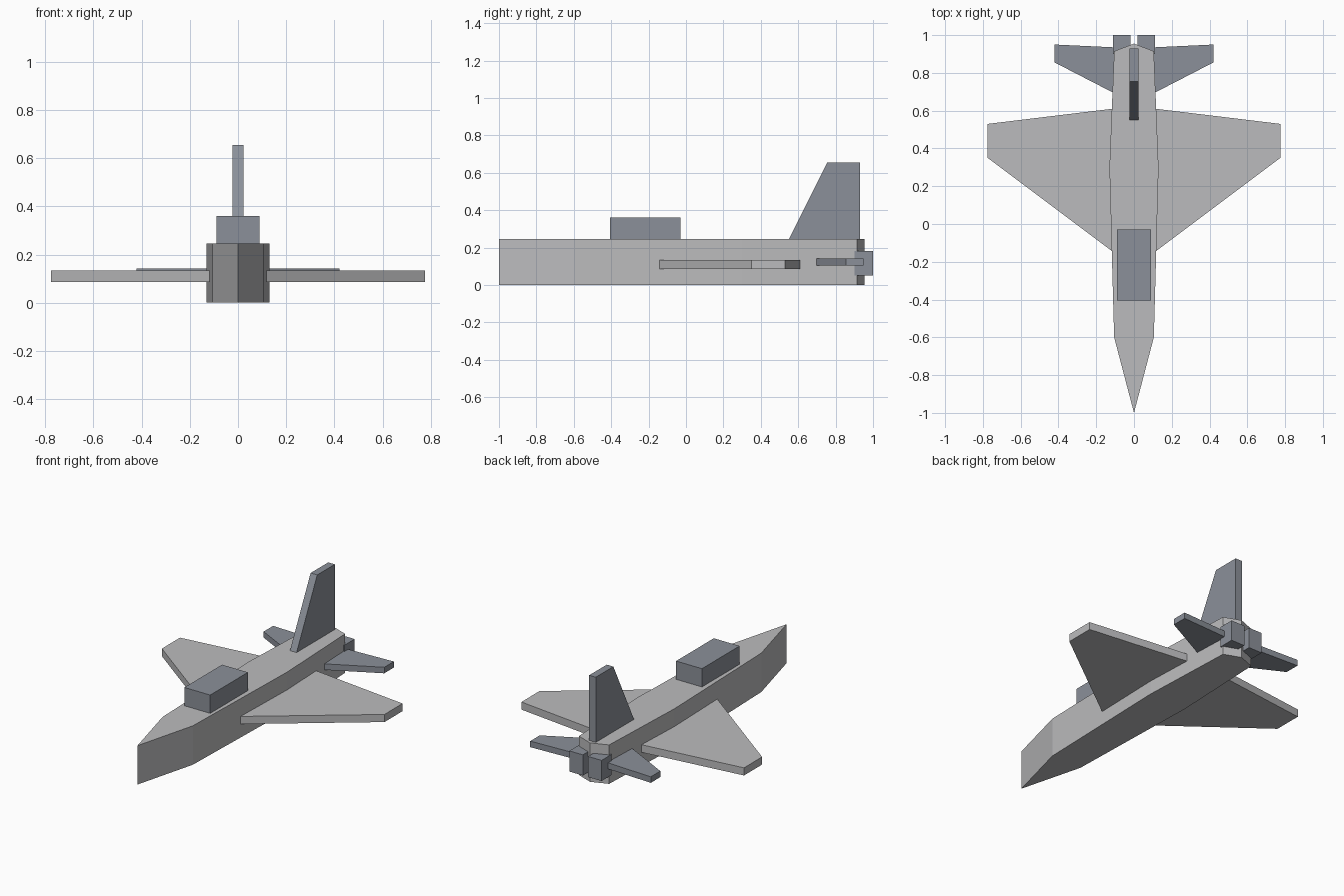
import bpy
import bmesh

if "Cube" in bpy.data.objects:
    bpy.data.objects.remove(bpy.data.objects["Cube"])


def material(name, rgb):
    m = bpy.data.materials.new(name)
    m.diffuse_color = (*rgb, 1.0)
    m.use_nodes = True
    m.node_tree.nodes["Principled BSDF"].inputs["Base Color"].default_value = m.diffuse_color
    return m


LIGHT = material("light grey", (0.50, 0.50, 0.51))
BLUE = material("blue grey", (0.26, 0.28, 0.32))


def prism(name, outline, low, high, mat, axis="z"):
    """Extrude a 2D outline along z (outline in x, y) or along x (outline in y, z)."""
    bm = bmesh.new()
    place = (lambda a, b, h: (a, b, h)) if axis == "z" else (lambda a, b, h: (h, a, b))
    base = [bm.verts.new(place(a, b, low)) for a, b in outline]
    top = [bm.verts.new(place(a, b, high)) for a, b in outline]
    bm.faces.new(base)
    bm.faces.new(top)
    n = len(outline)
    for i in range(n):
        j = (i + 1) % n
        bm.faces.new((base[i], base[j], top[j], top[i]))
    bmesh.ops.recalc_face_normals(bm, faces=bm.faces)
    mesh = bpy.data.meshes.new(name)
    bm.to_mesh(mesh)
    bm.free()
    mesh.materials.append(mat)
    obj = bpy.data.objects.new(name, mesh)
    bpy.context.collection.objects.link(obj)
    return obj


def rect(x0, x1, y0, y1):
    return [(x0, y0), (x1, y0), (x1, y1), (x0, y1)]


# Fuselage: pointed nose, slight bulge amidships, blunt tail point
side = [(0.105, -0.60), (0.13, 0.30), (0.105, 0.915)]
hull = [(0, -1.0)] + side + [(0, 0.955)] + [(-x, y) for x, y in reversed(side)]
prism("fuselage", hull, 0.0, 0.245, LIGHT)

# Canopy block and vertical fin
prism("canopy", rect(-0.09, 0.09, -0.405, -0.03), 0.245, 0.36, BLUE)
prism("tail_fin", [(0.55, 0.245), (0.93, 0.245), (0.93, 0.655), (0.755, 0.655)],
      -0.023, 0.023, BLUE, axis="x")

# Paired parts on both sides
wing = [(0.115, -0.145), (0.775, 0.35), (0.775, 0.53), (0.115, 0.61)]
tailplane = [(0.10, 0.69), (0.42, 0.855), (0.42, 0.95), (0.10, 0.935)]
nozzle = rect(0.018, 0.112, 0.90, 1.0)
for label, s in (("right", 1), ("left", -1)):
    def flip(pts):
        return [(s * x, y) for x, y in pts]
    prism(label + "_wing", flip(wing), 0.085, 0.133, LIGHT)
    prism(label + "_tailplane", flip(tailplane), 0.104, 0.142, BLUE)
    prism(label + "_engine_nozzle", flip(nozzle), 0.052, 0.182, BLUE)
